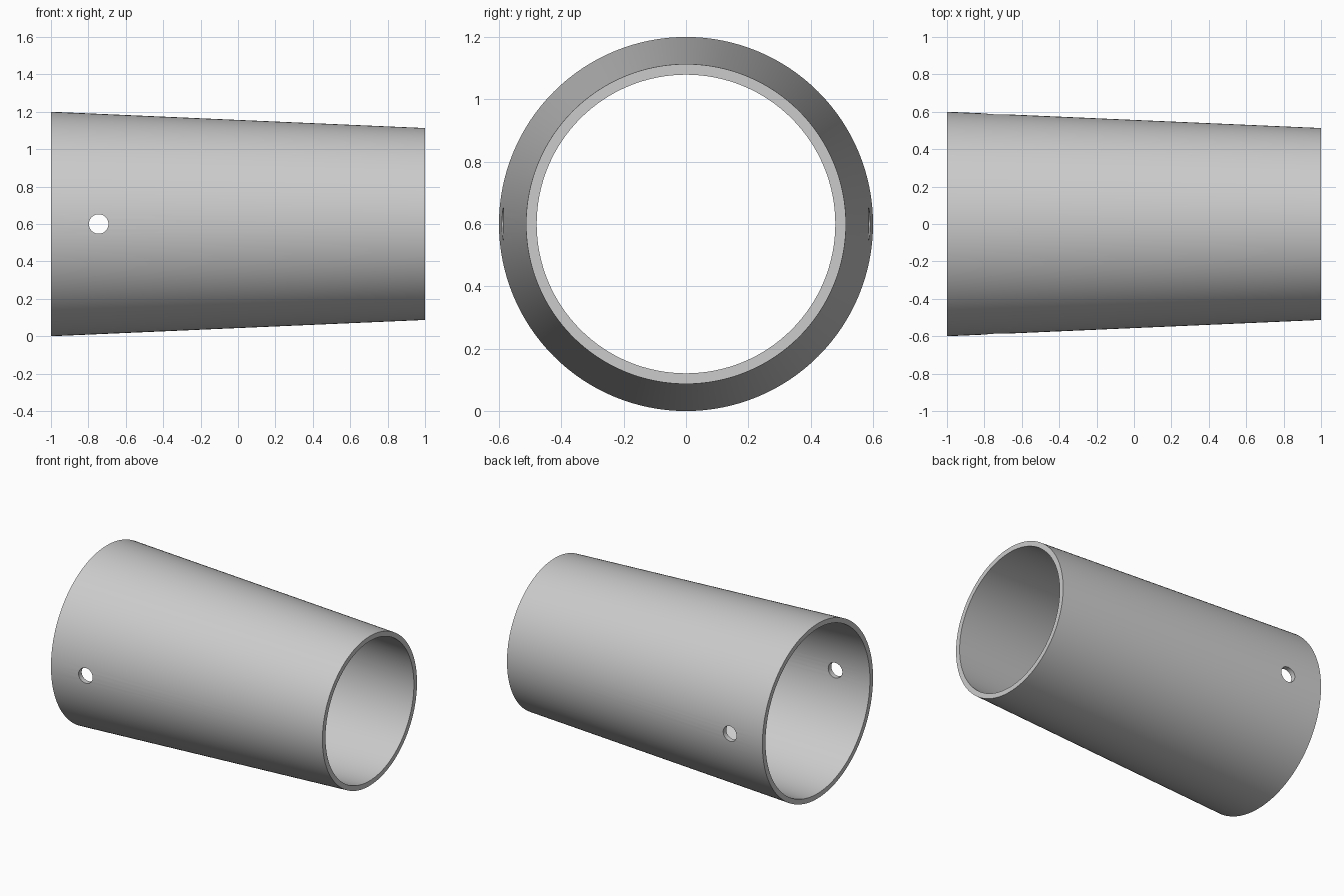
import bpy, math

default = bpy.data.objects.get("Cube")
if default:
    bpy.data.objects.remove(default, do_unlink=True)

AXIS_Z = 0.6
SEGMENTS = 128

# Single grey material
grey = bpy.data.materials.new("plain grey")
grey.use_nodes = True
colour = (0.6, 0.6, 0.6, 1.0)
grey.diffuse_color = colour
grey.node_tree.nodes["Principled BSDF"].inputs["Base Color"].default_value = colour

# Tapered tube: wall section (x, radius) turned around the x axis
section = [(-1, 0.6), (1, 0.513), (1, 0.479), (-1, 0.566)]
verts, faces = [], []
n = len(section)
for i in range(SEGMENTS):
    a = 2 * math.pi * i / SEGMENTS
    verts += [(x, r * math.cos(a), AXIS_Z + r * math.sin(a)) for x, r in section]
    j = (i + 1) % SEGMENTS
    for k in range(n):
        m = (k + 1) % n
        faces.append((i * n + k, i * n + m, j * n + m, j * n + k))
mesh = bpy.data.meshes.new("tapered_tube")
mesh.from_pydata(verts, [], faces)
mesh.materials.append(grey)
tube = bpy.data.objects.new("tapered_tube", mesh)
bpy.context.collection.objects.link(tube)
bpy.context.view_layer.objects.active = tube
tube.select_set(True)
bpy.ops.object.mode_set(mode="EDIT")
bpy.ops.mesh.select_all(action="SELECT")
bpy.ops.mesh.normals_make_consistent(inside=False)
bpy.ops.object.mode_set(mode="OBJECT")

# Cross-pin hole through both walls near the wide end
bpy.ops.mesh.primitive_cylinder_add(vertices=48, radius=0.052, depth=1.6,
                                    location=(-0.745, 0, AXIS_Z),
                                    rotation=(math.pi / 2, 0, 0))
cutter = bpy.context.object
cutter.name = "pin_hole_cutter"
cutter.hide_render = True
cutter.data.materials.append(grey)

cut = tube.modifiers.new("pin_hole", "BOOLEAN")
cut.operation = "DIFFERENCE"
cut.solver = "EXACT"
cut.object = cutter
bpy.ops.object.select_all(action="DESELECT")
tube.select_set(True)
bpy.context.view_layer.objects.active = tube
bpy.ops.object.modifier_apply(modifier=cut.name)
bpy.data.objects.remove(cutter, do_unlink=True)

# Smooth walls with crisp rims
bpy.ops.object.shade_smooth_by_angle(angle=math.radians(30))
